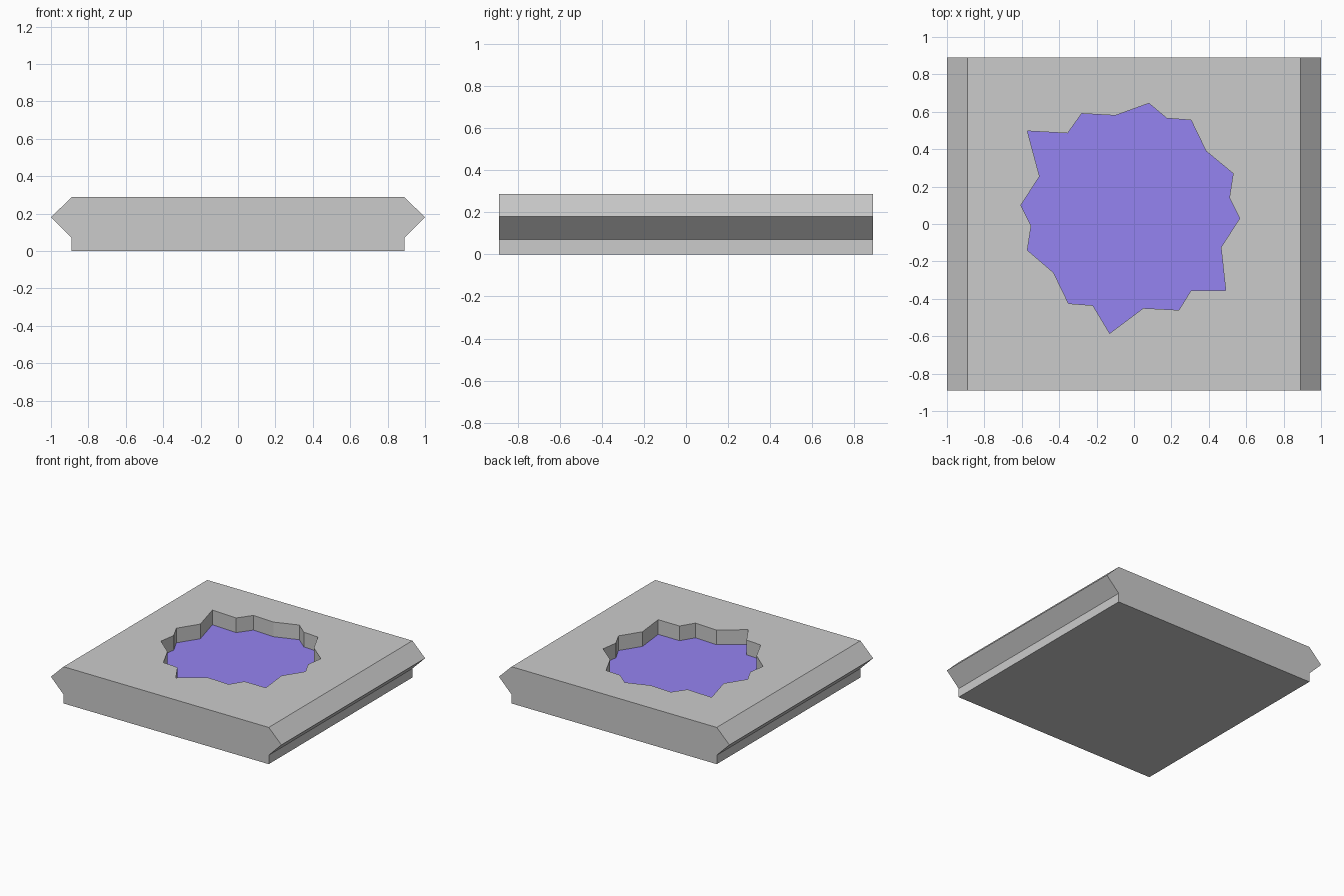
import bpy, bmesh
from mathutils import Vector

if "Cube" in bpy.data.objects:
    bpy.data.objects.remove(bpy.data.objects["Cube"])


def prism(name, outline, offset):
    """Extrude a closed outline of 3D points along an offset vector."""
    bm = bmesh.new()
    face = bm.faces.new([bm.verts.new(p) for p in outline])
    ext = bmesh.ops.extrude_face_region(bm, geom=[face], use_keep_orig=True)
    verts = [g for g in ext["geom"] if isinstance(g, bmesh.types.BMVert)]
    bmesh.ops.translate(bm, verts=verts, vec=Vector(offset))
    bmesh.ops.recalc_face_normals(bm, faces=bm.faces)
    return add_object(name, bm)


def add_object(name, bm):
    mesh = bpy.data.meshes.new(name)
    bm.to_mesh(mesh)
    bm.free()
    obj = bpy.data.objects.new(name, mesh)
    bpy.context.collection.objects.link(obj)
    return obj


HALF, TOP, MID, FLOOR = 0.89, 0.288, 0.18, 0.173

# Stone slab: pointed left and right edges, mirrored profile along y
right = [(HALF, 0), (HALF, 0.07), (1, MID), (HALF, TOP)]
profile = right + [(-x, z) for x, z in reversed(right)]
slab = prism("stone_slab", [(x, -HALF, z) for x, z in profile], (0, 2 * HALF, 0))

# Jagged pool outline, counter to the clock hands reversed from the top
shore = [(0.08, 0.645), (0.175, 0.565), (0.305, 0.555), (0.385, 0.39),
         (0.53, 0.27), (0.51, 0.14), (0.565, 0.03), (0.465, -0.125),
         (0.49, -0.355), (0.305, -0.355), (0.24, -0.46), (0.05, -0.45),
         (-0.13, -0.585), (-0.22, -0.435), (-0.35, -0.425), (-0.43, -0.26),
         (-0.57, -0.14), (-0.55, -0.01), (-0.605, 0.10), (-0.505, 0.255),
         (-0.57, 0.497), (-0.355, 0.485), (-0.28, 0.59), (-0.10, 0.58)]
shore.reverse()

# Pocket cut into the slab
cutter = prism("pool_cutter", [(x, y, FLOOR) for x, y in shore], (0, 0, 0.3))
cutter.hide_render = True
mod = slab.modifiers.new("pool_pocket", "BOOLEAN")
mod.operation, mod.solver, mod.object = "DIFFERENCE", "EXACT", cutter
bpy.context.view_layer.objects.active = slab
bpy.ops.object.modifier_apply(modifier=mod.name)
bpy.data.objects.remove(cutter)

# Open the pocket floor so the water surface closes it
bm = bmesh.new()
bm.from_mesh(slab.data)
floor = [f for f in bm.faces if all(abs(v.co.z - FLOOR) < 1e-4 for v in f.verts)]
bmesh.ops.delete(bm, geom=floor, context="FACES_ONLY")
bm.to_mesh(slab.data)
bm.free()

# Water surface
bm = bmesh.new()
bm.faces.new([bm.verts.new((x, y, FLOOR)) for x, y in shore])
water = add_object("water_surface", bm)
blue = bpy.data.materials.new("water_blue")
blue.diffuse_color = (0.3, 0.23, 0.88, 1)
blue.use_nodes = True
blue.node_tree.nodes["Principled BSDF"].inputs["Base Color"].default_value = blue.diffuse_color
water.data.materials.append(blue)
